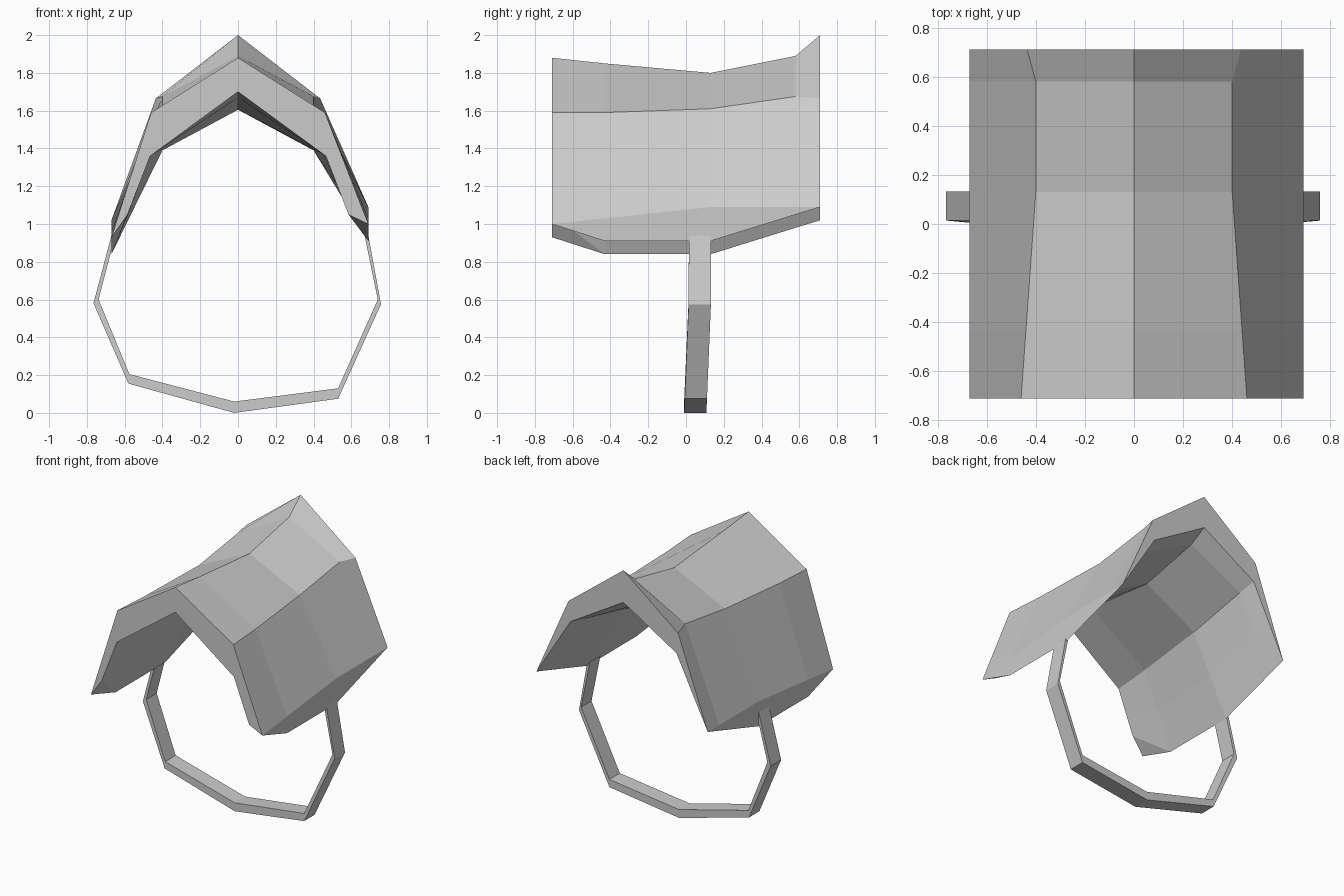
import bpy, bmesh

if "Cube" in bpy.data.objects:
    bpy.data.objects.remove(bpy.data.objects["Cube"])


def loft(name, rings, closed_caps=True):
    """Skin a row of equal-length closed cross-sections, flat shaded."""
    bm = bmesh.new()
    rows = [[bm.verts.new(p) for p in ring] for ring in rings]
    n = len(rows[0])
    for a, b in zip(rows, rows[1:]):
        for i in range(n):
            j = (i + 1) % n
            bm.faces.new((a[i], a[j], b[j], b[i]))
    if closed_caps:
        # each cap is a strip between the outer and inner halves of the ring
        for row in (rows[0], rows[-1]):
            for i in range(n // 2 - 1):
                bm.faces.new((row[i], row[i + 1], row[n - 2 - i], row[n - 1 - i]))
    bmesh.ops.remove_doubles(bm, verts=bm.verts, dist=0.002)
    bmesh.ops.recalc_face_normals(bm, faces=bm.faces)
    mesh = bpy.data.meshes.new(name)
    bm.to_mesh(mesh)
    bm.free()
    obj = bpy.data.objects.new(name, mesh)
    bpy.context.collection.objects.link(obj)
    return obj


# Saddle stations: y, ridge z, shoulder, knee, hem, inner hem, inner shoulder, inner ridge z
stations = [
    (-0.71, 1.88, (0.46, 1.59), (0.69, 1.00), (0.69, 1.00), (0.585, 1.05), (0.465, 1.36), 1.70),
    (-0.43, 1.85, (0.44, 1.59), (0.69, 1.03), (0.69, 0.91), (0.69, 0.91), (0.45, 1.37), 1.67),
    (0.13, 1.80, (0.40, 1.61), (0.69, 1.09), (0.69, 0.91), (0.69, 0.91), (0.40, 1.39), 1.605),
    (0.58, 1.89, (0.40, 1.675), (0.69, 1.09), (0.69, 1.05), (0.69, 1.05), (0.41, 1.49), 1.70),
    (0.71, 2.00, (0.435, 1.665), (0.69, 1.09), (0.69, 1.09), (0.69, 1.09), (0.42, 1.52), 1.77),
]


def left(p):
    """Left flap hangs slightly lower and closer in."""
    x, z = p
    return (-x + (0.02 if x > 0.6 else 0), z - (0.07 if x > 0.6 else 0))


rings = []
for y, ridge, shoulder, knee, hem, inner_hem, inner_shoulder, inner_ridge in stations:
    outer = [left(hem), left(knee), left(shoulder), (0, ridge), shoulder, knee, hem]
    inner = [inner_hem, inner_shoulder, (0.0, inner_ridge), left(inner_shoulder), left(inner_hem)]
    # repeat the inner hem-to-shoulder midpoint so both halves have equal counts
    mid = ((inner_hem[0] + inner_shoulder[0]) / 2, (inner_hem[1] + inner_shoulder[1]) / 2)
    lmid = tuple((a + b) / 2 for a, b in zip(left(inner_hem), left(inner_shoulder)))
    inner = [inner[0], mid, inner[1], inner[2], inner[3], lmid, inner[4]]
    rings.append([(x, y, z) for x, z in outer + inner])
loft("saddle", rings)

# Girth strap under the belly: outer and inner path points, leaning forward lower down
outer = [(0.69, 0.94), (0.757, 0.575), (0.53, 0.075), (-0.02, 0.0), (-0.58, 0.155), (-0.765, 0.58), (-0.67, 0.94)]
inner = [(0.67, 0.94), (0.74, 0.60), (0.53, 0.13), (-0.02, 0.06), (-0.575, 0.205), (-0.738, 0.60), (-0.65, 0.94)]
rings = []
for (xo, zo), (xi, zi) in zip(outer, inner):
    y = 0.015 - 0.025 * max(0, 0.6 - zo) / 0.6
    rings.append([(xo, y, zo), (xo, y + 0.118, zo), (xi, y + 0.118, zi), (xi, y, zi)])
loft("girth_strap", rings)
